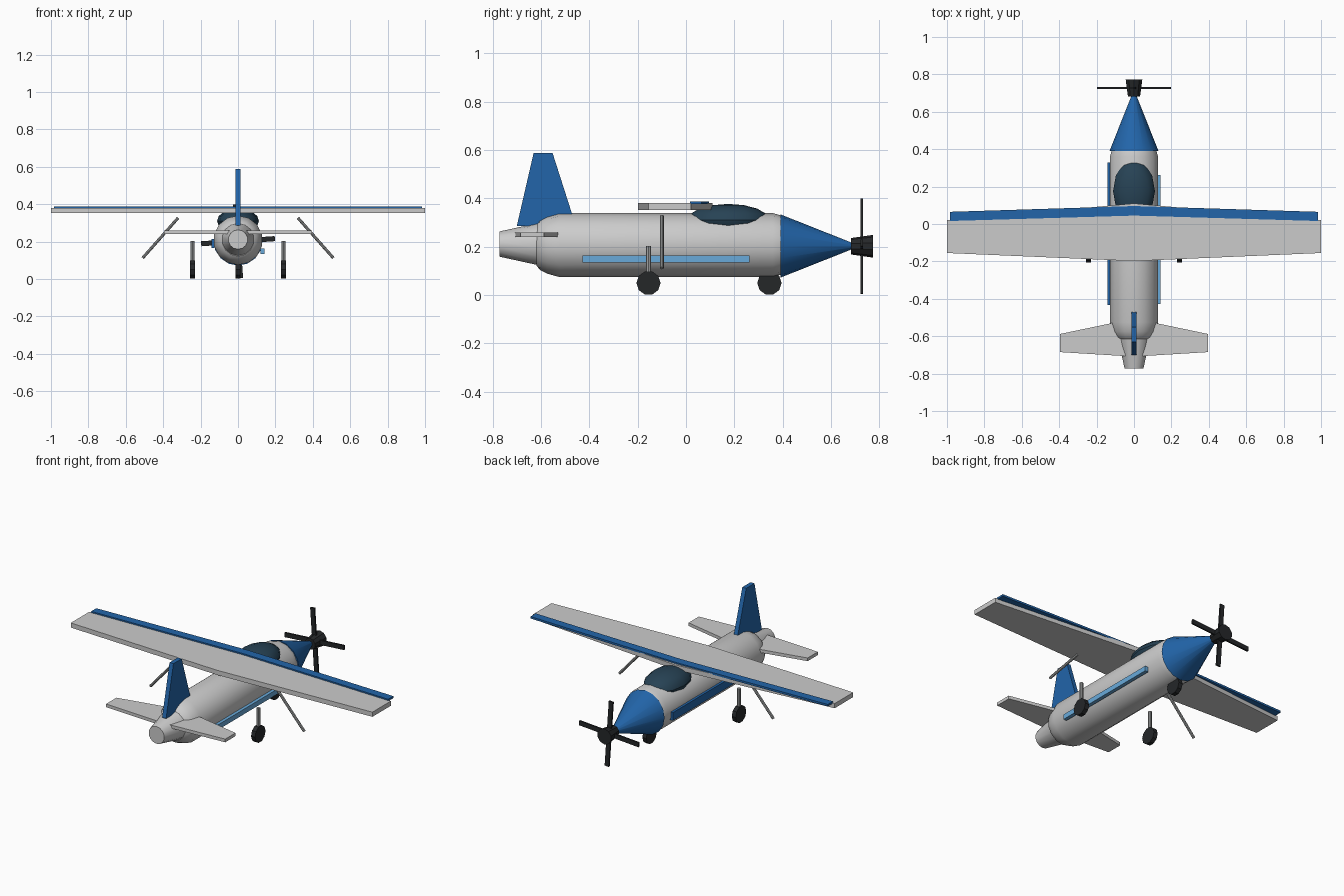
import bpy, bmesh, math
from mathutils import Vector, Matrix

if "Cube" in bpy.data.objects:
    bpy.data.objects.remove(bpy.data.objects["Cube"])


def material(name, rgb):
    m = bpy.data.materials.new(name)
    m.diffuse_color = (*rgb, 1)
    m.use_nodes = True
    m.node_tree.nodes["Principled BSDF"].inputs["Base Color"].default_value = m.diffuse_color
    return m


WHITE = material("white", (0.85, 0.86, 0.86))
BLUE = material("blue", (0.016, 0.13, 0.40))
SKY = material("light_blue", (0.14, 0.40, 0.70))
GLASS = material("dark_glass", (0.02, 0.055, 0.09))
BLACK = material("black", (0.018, 0.02, 0.022))
METAL = material("metal", (0.35, 0.36, 0.36))


def finish(name, bm, mat=None, smooth=False):
    bmesh.ops.recalc_face_normals(bm, faces=bm.faces[:])
    me = bpy.data.meshes.new(name)
    bm.to_mesh(me)
    bm.free()
    ob = bpy.data.objects.new(name, me)
    bpy.context.collection.objects.link(ob)
    if mat:
        me.materials.append(mat)
    if smooth:
        bpy.ops.object.select_all(action='DESELECT')
        ob.select_set(True)
        bpy.context.view_layer.objects.active = ob
        bpy.ops.object.shade_smooth_by_angle(angle=math.radians(35))
    return ob


def lathe(name, profile, z, sides, mat, x=0, smooth=True):
    """Closed body of revolution about y from (y, radius) pairs."""
    bm = bmesh.new()
    rings = [[bm.verts.new((x + r * math.sin(math.tau * i / sides), y,
                            z + r * math.cos(math.tau * i / sides)))
              for i in range(sides)] for y, r in profile]
    for a, b in zip(rings, rings[1:]):
        for i in range(sides):
            j = (i + 1) % sides
            bm.faces.new((a[i], a[j], b[j], b[i]))
    bm.faces.new(rings[0])
    bm.faces.new(rings[-1])
    return finish(name, bm, mat, smooth)


def prism(name, points, offset, mat=None):
    """Planar outline extruded along offset."""
    bm = bmesh.new()
    face = bm.faces.new([bm.verts.new(p) for p in points])
    new = bmesh.ops.extrude_face_region(bm, geom=[face], use_keep_orig=True)
    bmesh.ops.translate(bm, vec=offset,
                        verts=[v for v in new["geom"] if isinstance(v, bmesh.types.BMVert)])
    return finish(name, bm, mat)


def span_panel(name, half, z0, z1, root, tip, mat=None):
    """Tapered panel, root and tip as (trailing y, leading y)."""
    pts = [(0, root[0], z0), (half, tip[0], z0), (half, tip[1], z0),
           (0, root[1], z0), (-half, tip[1], z0), (-half, tip[0], z0)]
    return prism(name, pts, (0, 0, z1 - z0), mat)


def box(name, centre, size, mat, turn=0):
    bm = bmesh.new()
    bmesh.ops.create_cube(bm, size=1, matrix=Matrix.Translation(centre)
                          @ Matrix.Rotation(turn, 4, 'Y') @ Matrix.Diagonal((*size, 1)))
    return finish(name, bm, mat)


def rod(name, a, b, r, mat):
    a, b = Vector(a), Vector(b)
    rot = (b - a).to_track_quat('Z', 'Y').to_matrix().to_4x4()
    bm = bmesh.new()
    bmesh.ops.create_cone(bm, cap_ends=True, segments=8, radius1=r, radius2=r,
                          depth=(b - a).length,
                          matrix=Matrix.Translation((a + b) / 2) @ rot)
    return finish(name, bm, mat, True)


def wheel(name, x, y):
    bm = bmesh.new()
    bmesh.ops.create_cone(bm, cap_ends=True, segments=10, radius1=0.05, radius2=0.05,
                          depth=0.026, matrix=Matrix.Translation((x, y, 0.05))
                          @ Matrix.Rotation(math.pi / 2, 4, 'Y'))
    return finish(name, bm, BLACK)


# Fuselage, nose and tail
lathe("fuselage", [(-0.618, 0.085), (-0.605, 0.102), (-0.575, 0.118), (-0.525, 0.132),
                   (0.36, 0.132), (0.40, 0.12), (0.43, 0.107), (0.448, 0.085)],
      0.207, 14, WHITE)
lathe("nose_cone", [(0.39, 0.131), (0.70, 0.008)], 0.203, 16, BLUE)
lathe("tail_cone", [(-0.772, 0.052), (-0.58, 0.094)], 0.211, 14, WHITE)

# Canopy
bm = bmesh.new()
bmesh.ops.create_uvsphere(bm, u_segments=12, v_segments=8, radius=1,
                          matrix=Matrix.Translation((0, 0.175, 0.31))
                          @ Matrix.Diagonal((0.112, 0.17, 0.067, 1)))
finish("canopy", bm, GLASS, True)

# Wing, leading edge strip and tail surfaces
span_panel("wing", 1.0, 0.352, 0.38, (-0.198, 0.11), (-0.155, 0.02))
span_panel("wing_edge_strip", 0.985, 0.376, 0.388, (0.045, 0.096), (0.016, 0.065), BLUE)
span_panel("tailplane", 0.395, 0.24, 0.259, (-0.709, -0.505), (-0.685, -0.588))
prism("tail_fin", [(-0.013, -0.70, 0.285), (-0.013, -0.455, 0.285),
                   (-0.013, -0.552, 0.588), (-0.013, -0.63, 0.588)], (0.026, 0, 0), BLUE)

# Side stripes
box("right_stripe", (0.13, -0.083, 0.149), (0.022, 0.69, 0.03), SKY)
box("left_stripe", (-0.134, -0.052, 0.19), (0.018, 0.76, 0.048), BLUE)

# Propeller
lathe("propeller_hub", [(0.682, 0.034), (0.773, 0.047)], 0.202, 10, BLACK)
for i in range(2):
    box(f"propeller_blade_{i + 1}", (0, 0.727, 0.202), (0.395, 0.01, 0.027), BLACK,
        math.radians(-4) + i * math.pi / 2)

# Struts and landing gear
for side, s in (("left", -1), ("right", 1)):
    rod(f"{side}_wing_strut", (s * 0.32, -0.1, 0.327), (s * 0.51, -0.1, 0.112), 0.008, METAL)
    rod(f"{side}_gear_leg", (s * 0.243, -0.155, 0.05), (s * 0.243, -0.155, 0.203), 0.011, METAL)
    wheel(f"{side}_main_wheel", s * 0.243, -0.155)
rod("nose_gear_leg", (0, 0.345, 0.05), (0, 0.345, 0.18), 0.011, METAL)
wheel("nose_wheel", 0, 0.345)
